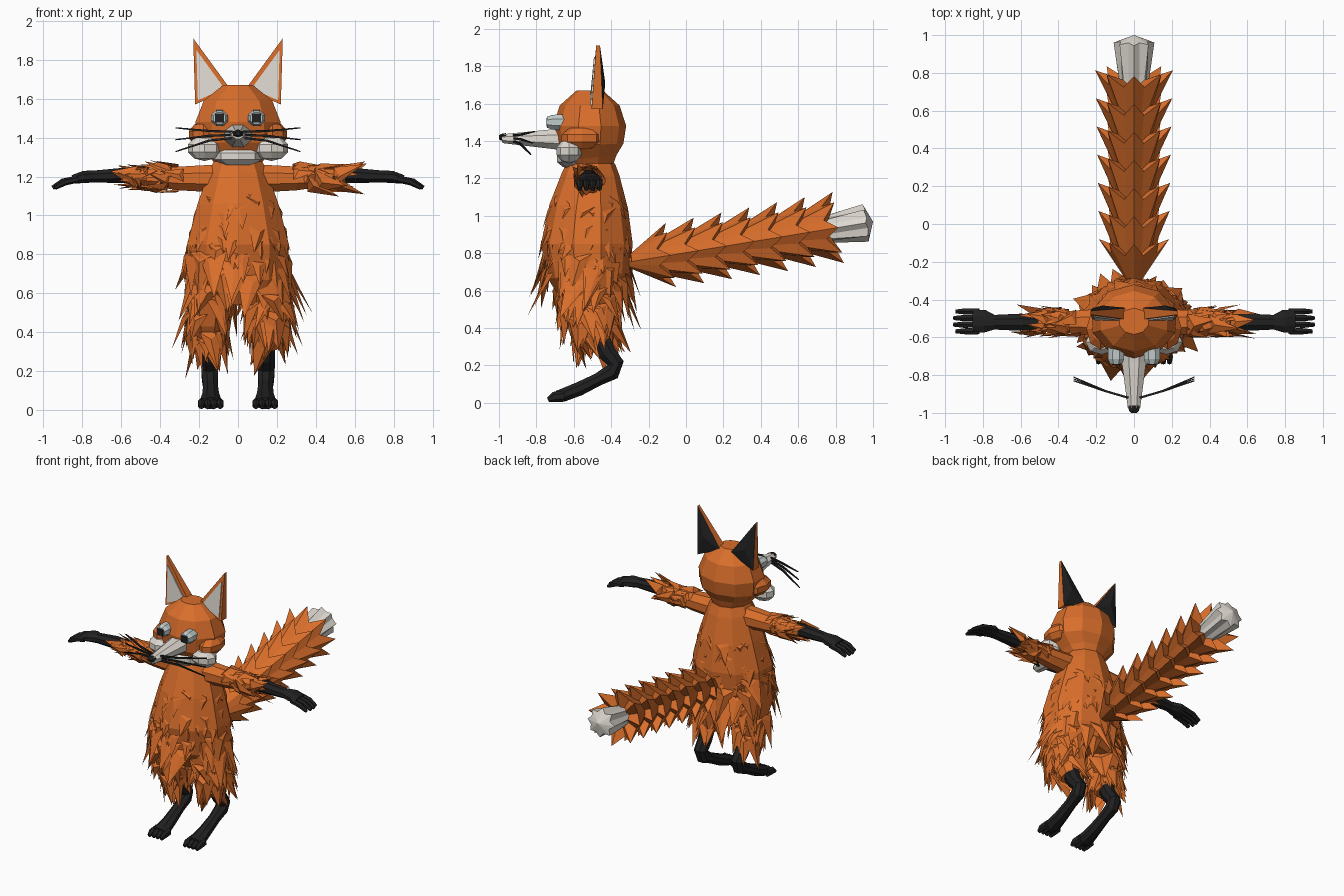
import bpy, bmesh, math, random
from mathutils import Vector

random.seed(11)
old = bpy.data.objects.get("Cube")
if old:
    bpy.data.objects.remove(old, do_unlink=True)


def material(name, r, g, b):
    m = bpy.data.materials.new(name)
    m.use_nodes = True
    m.diffuse_color = (r, g, b, 1)
    m.node_tree.nodes["Principled BSDF"].inputs["Base Color"].default_value = (r, g, b, 1)
    return m


ORANGE = material("orange fur", 0.69, 0.155, 0.024)
WHITE = material("cream white", 0.74, 0.70, 0.64)
BLACK = material("soft black", 0.015, 0.015, 0.016)
EYE = material("eye grey", 0.54, 0.60, 0.60)
X, Y = Vector((1, 0, 0)), Vector((0, 1, 0))


def finish(name, bm, *mats):
    bmesh.ops.recalc_face_normals(bm, faces=bm.faces)
    me = bpy.data.meshes.new(name)
    bm.to_mesh(me)
    bm.free()
    for m in mats:
        me.materials.append(m)
    ob = bpy.data.objects.new(name, me)
    bpy.context.collection.objects.link(ob)


def frame(rings, i, ref):
    a = Vector(rings[max(i - 1, 0)][:3])
    b = Vector(rings[min(i + 1, len(rings) - 1)][:3])
    t = (b - a).normalized()
    u = (ref - t * ref.dot(t)).normalized()
    return t, u, t.cross(u)


def tube(bm, rings, sides, ref=X):
    """Loft of rings given as x, y, z, radius along ref, radius across."""
    loops = []
    for i, (x, y, z, ru, rv) in enumerate(rings):
        t, u, v = frame(rings, i, ref)
        angles = [math.tau * (k + 0.5) / sides for k in range(sides)]
        loops.append([bm.verts.new(Vector((x, y, z)) + u * ru * math.cos(a) + v * rv * math.sin(a))
                      for a in angles])
    for p, q in zip(loops, loops[1:]):
        for k in range(sides):
            n = (k + 1) % sides
            bm.faces.new((p[k], p[n], q[n], q[k]))
    bm.faces.new(loops[0])
    bm.faces.new(loops[-1])


def solid(name, rings, sides, mat, ref=X):
    bm = bmesh.new()
    tube(bm, rings, sides, ref)
    finish(name, bm, mat)


def fur(name, rings, ref, count, span, length, lift):
    """Scatter wide three-sided tufts over a loft, pointing along its path."""
    bm = bmesh.new()
    last = len(rings) - 1
    for n in range(count):
        s = random.uniform(*span) * last
        i = min(int(s), last - 1)
        x, y, z, ru, rv = [p + (q - p) * (s - i) for p, q in zip(rings[i], rings[i + 1])]
        t, u, v = frame(rings, i, ref)
        a = math.tau * (n * 0.618 + random.uniform(-0.03, 0.03))
        ca, sa = math.cos(a), math.sin(a)
        base = Vector((x, y, z)) + (u * ru * ca + v * rv * sa) * 0.93
        normal = (u * ca / ru + v * sa / rv).normalized()
        side = t.cross(normal)
        size = random.uniform(*length)
        w = size * random.uniform(0.25, 0.42)
        tip = base + t * size + normal * size * random.uniform(*lift) + side * size * random.uniform(-0.45, 0.45)
        a, b, c, d = [bm.verts.new(p) for p in
                      (base + side * w, base - side * w, base + normal * w * 0.45 + t * w * 0.6, tip)]
        for f in ((a, b, c), (a, b, d), (b, c, d), (c, a, d)):
            bm.faces.new(f)
    finish(name, bm, ORANGE)


def ball(name, center, scale, mat):
    bm = bmesh.new()
    bmesh.ops.create_uvsphere(bm, u_segments=8, v_segments=5, radius=1)
    for v in bm.verts:
        v.co = Vector(p + q * r for p, q, r in zip(center, v.co, scale))
    finish(name, bm, mat)


# Torso with its fur
torso = [(0, -0.51, 1.28, 0.13, 0.13), (0, -0.51, 1.22, 0.16, 0.155), (0, -0.52, 1.05, 0.22, 0.21),
         (0, -0.53, 0.85, 0.275, 0.245), (0, -0.52, 0.68, 0.27, 0.22), (0, -0.51, 0.55, 0.19, 0.15)]
solid("torso", torso, 10, ORANGE)
fur("torso_fur", torso, X, 85, (0.32, 0.7), (0.08, 0.15), (0.05, 0.4))
fur("hem_fur", torso, X, 36, (0.62, 0.92), (0.15, 0.26), (0.05, 0.5))

# Head, chin and snout
head = [(0, -0.50, 1.25, 0.11, 0.11), (0, -0.51, 1.31, 0.155, 0.14), (0, -0.515, 1.38, 0.22, 0.18),
        (0, -0.515, 1.48, 0.23, 0.195), (0, -0.515, 1.59, 0.185, 0.16), (0, -0.515, 1.67, 0.08, 0.07)]
solid("head", head, 10, ORANGE)
ball("chin", (0, -0.605, 1.305), (0.13, 0.09, 0.055), WHITE)
solid("snout", [(0, -0.62, 1.41, 0.08, 0.07), (0, -0.73, 1.41, 0.07, 0.055),
                (0, -0.97, 1.412, 0.036, 0.027), (0, -0.985, 1.412, 0.028, 0.02)], 8, WHITE)
solid("nose", [(0, -0.962, 1.42, 0.034, 0.022), (0, -0.988, 1.42, 0.03, 0.018),
               (0, -1.0, 1.42, 0.016, 0.01)], 6, BLACK)


def ear(sx, label):
    # Outline corners: tip, inner base, outer base; the base is thicker
    corners = [Vector((sx * x, y, z)) for x, y, z in
               ((0.23, -0.48, 1.91), (0.04, -0.505, 1.65), (0.22, -0.505, 1.57))]
    bm = bmesh.new()
    mid = sum(corners, Vector()) / 3
    front = [bm.verts.new(c) for c in corners]
    rear = [bm.verts.new(c + Y * d) for c, d in zip(corners, (0.02, 0.06, 0.06))]
    ridge = bm.verts.new(mid + Y * 0.065)
    bm.faces.new(front)
    for k in range(3):
        n = (k + 1) % 3
        bm.faces.new((front[k], front[n], rear[n], rear[k]))
        bm.faces.new((rear[k], rear[n], ridge)).material_index = 1
    finish(label + "_ear", bm, ORANGE, BLACK)
    # Pale inner plate, proud of the rim
    bm = bmesh.new()
    plate = bm.faces.new([bm.verts.new(mid + (c - mid) * 0.76 + Vector((0, -0.008, -0.012)))
                          for c in corners])
    back = bmesh.ops.extrude_face_region(bm, geom=[plate])
    for v in back["geom"]:
        if isinstance(v, bmesh.types.BMVert):
            v.co.y += 0.008
    finish(label + "_inner_ear", bm, WHITE)


for sx, side in ((1, "left"), (-1, "right")):
    def mir(rings):
        return [(sx * r[0],) + tuple(r[1:]) for r in rings]

    ear(sx, side)
    # Cheek, eye and whiskers
    ball(side + "_cheek", (sx * 0.172, -0.625, 1.345), (0.09, 0.07, 0.065), WHITE)
    ball(side + "_cheek_puff", (sx * 0.178, -0.555, 1.415), (0.078, 0.115, 0.065), ORANGE)
    solid(side + "_eye", mir([(0.095, -0.65, 1.5, 0.045, 0.045), (0.095, -0.715, 1.5, 0.047, 0.043),
                              (0.095, -0.742, 1.5, 0.034, 0.032)]), 8, EYE)
    solid(side + "_pupil", mir([(0.095, -0.738, 1.5, 0.032, 0.032),
                                (0.095, -0.747, 1.5, 0.032, 0.032)]), 4, BLACK)
    bm = bmesh.new()
    for k, drop in enumerate((0.02, -0.025, -0.07)):
        z = 1.43 - 0.016 * k
        tube(bm, mir([(0.03, -0.92, z, 0.008, 0.008), (0.15, -0.885, z + drop * 0.2, 0.008, 0.008),
                      (0.32, -0.81 - 0.01 * k, z + drop, 0.004, 0.004)]), 4, Vector((0, 0, 1)))
    finish(side + "_whiskers", bm, BLACK)

    # Arm, forearm and hand
    arm = mir([(0.10, -0.52, 1.19, 0.08, 0.078), (0.3, -0.52, 1.19, 0.068, 0.066),
               (0.45, -0.52, 1.195, 0.055, 0.048), (0.55, -0.52, 1.20, 0.047, 0.04)])
    solid(side + "_arm", arm, 8, ORANGE, Y)
    fur(side + "_arm_fur", arm, Y, 36, (0.3, 0.9), (0.09, 0.17), (-0.05, 0.3))
    solid(side + "_forearm", mir([(0.4, -0.52, 1.20, 0.04, 0.034), (0.6, -0.52, 1.205, 0.049, 0.042),
                                  (0.74, -0.52, 1.20, 0.042, 0.033), (0.79, -0.515, 1.198, 0.064, 0.034),
                                  (0.85, -0.515, 1.185, 0.064, 0.024)]), 8, BLACK, Y)
    bm = bmesh.new()
    for k in range(4):
        y = -0.568 + 0.035 * k
        reach = 0.0 if k in (1, 2) else -0.012
        tube(bm, mir([(0.82, y, 1.187, 0.018, 0.018), (0.90 + reach, y, 1.172, 0.019, 0.018),
                      (0.953 + reach, y, 1.142, 0.012, 0.011)]), 6, Y)
    finish(side + "_fingers", bm, BLACK)

    # Thigh, lower leg and foot
    thigh = mir([(0.14, -0.52, 0.75, 0.13, 0.18), (0.155, -0.525, 0.6, 0.13, 0.165),
                 (0.155, -0.51, 0.45, 0.095, 0.12), (0.15, -0.47, 0.32, 0.055, 0.065)])
    solid(side + "_thigh", thigh, 8, ORANGE)
    fur(side + "_thigh_fur", thigh, X, 46, (0.2, 0.88), (0.13, 0.22), (-0.05, 0.35))
    solid(side + "_lower_leg", mir([(0.148, -0.47, 0.36, 0.045, 0.06), (0.148, -0.425, 0.27, 0.046, 0.052),
                                    (0.146, -0.375, 0.21, 0.046, 0.047), (0.144, -0.395, 0.165, 0.045, 0.048),
                                    (0.142, -0.47, 0.125, 0.04, 0.037), (0.14, -0.57, 0.075, 0.046, 0.04),
                                    (0.14, -0.66, 0.04, 0.058, 0.038), (0.14, -0.69, 0.035, 0.055, 0.032)]),
          8, BLACK)
    bm = bmesh.new()
    for k in range(4):
        x = 0.092 + 0.032 * k
        tube(bm, mir([(x, -0.65, 0.036, 0.018, 0.03), (x, -0.705, 0.031, 0.02, 0.028),
                      (x, -0.738, 0.016, 0.012, 0.013)]), 6)
    finish(side + "_toes", bm, BLACK)


# Tail: nested flaring skirts, ridged toward pointed rims
def tail_point(y, radius, a):
    return Vector((radius * math.cos(a) * 1.08, y - radius * math.sin(a) * 0.16,
                   0.79 + 0.165 * (y + 0.08) + radius * math.sin(a)))


def skirt(bm, y0, r0, y1, r1, notch, valley, points=8):
    n = points * 2
    angles = [math.tau * k / n for k in range(n)]
    start = [bm.verts.new(tail_point(y0, r0, a)) for a in angles]
    rim = [bm.verts.new(tail_point(y1 - notch * (k % 2), r1 * (valley if k % 2 else 1), a))
           for k, a in enumerate(angles)]
    hub = bm.verts.new(tail_point(y1 - notch, 0, 0))
    for k in range(n):
        j = (k + 1) % n
        bm.faces.new((start[k], start[j], rim[j], rim[k]))
        bm.faces.new((rim[k], rim[j], hub))
    bm.faces.new(start)
    return hub


bm = bmesh.new()
for k in range(7):
    end = -0.08 + 0.149 * k
    skirt(bm, end - 0.23, 0.03 if k == 0 else 0.085, end, 0.172 + 0.003 * k, 0.07, 0.7)
finish("tail", bm, ORANGE)
bm = bmesh.new()
tip_hub = skirt(bm, 0.70, 0.065, 0.96, 0.1, -0.01, 0.72)
tip_hub.co = tail_point(1.0, 0, 0)
finish("tail_tip", bm, WHITE)
